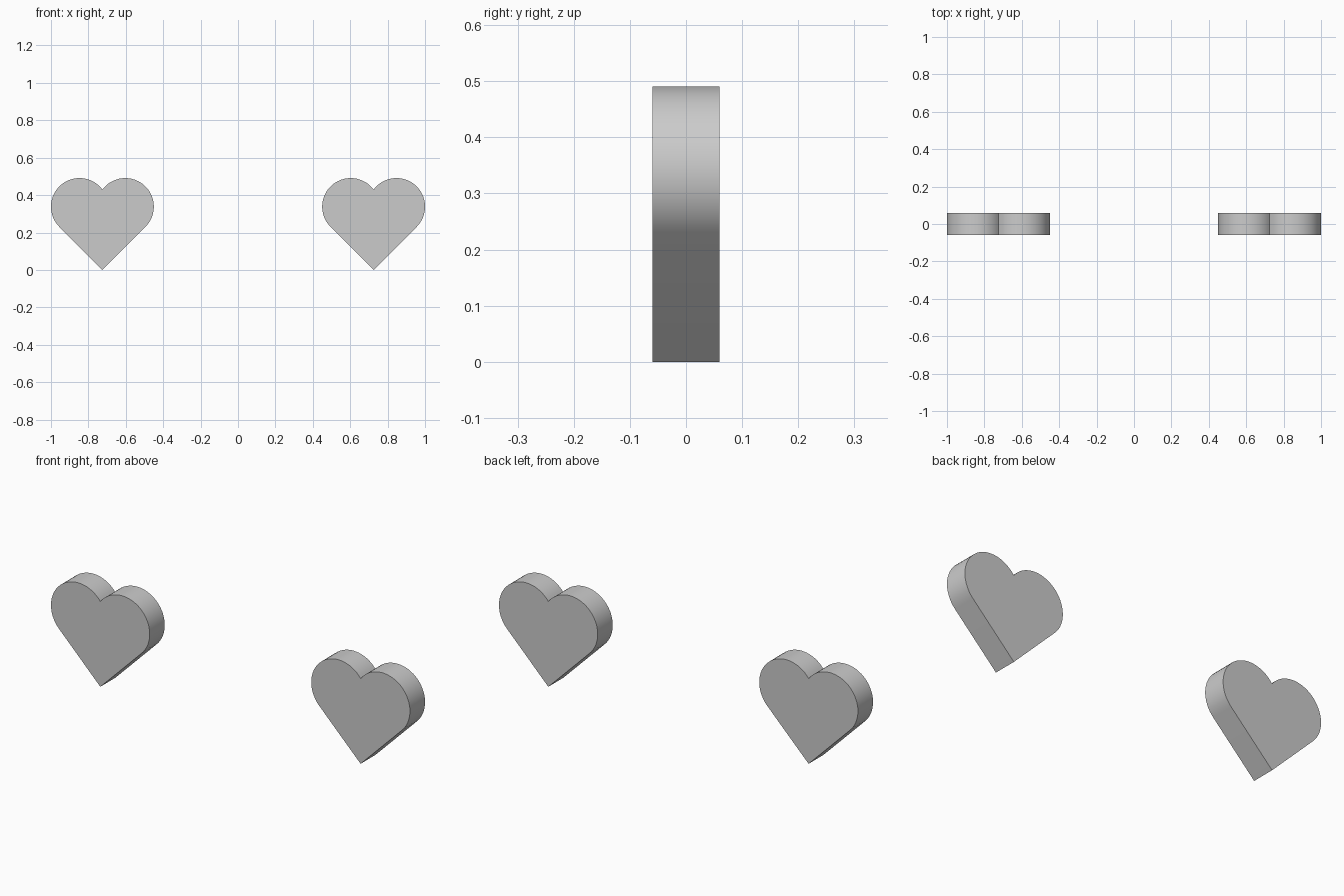
import bpy, bmesh, math

if "Cube" in bpy.data.objects:
    bpy.data.objects.remove(bpy.data.objects["Cube"])

R = 0.1527                      # lobe radius
C = 0.275 - R                   # lobe centre offset from heart axis
ZC = C + R * math.sqrt(2)       # lobe height that makes the 45 degree sides tangent
DEPTH = 0.12
SEG = 32


def heart_profile():
    # right half: tip, then lobe arc up to the notch; left half mirrored
    start, end = -math.pi / 4, math.acos(-C / R)
    arc = []
    for i in range(SEG + 1):
        t = start + (end - start) * i / SEG
        arc.append((C + R * math.cos(t), ZC + R * math.sin(t)))
    arc[-1] = (0.0, arc[-1][1])
    return [(0.0, 0.0)] + arc + [(-x, z) for x, z in reversed(arc[:-1])]


def make_heart(name, x):
    bm = bmesh.new()
    face = bm.faces.new([bm.verts.new((px, -DEPTH / 2, pz)) for px, pz in heart_profile()])
    ext = bmesh.ops.extrude_face_region(bm, geom=[face], use_keep_orig=True)
    verts = [g for g in ext["geom"] if isinstance(g, bmesh.types.BMVert)]
    bmesh.ops.translate(bm, verts=verts, vec=(0, DEPTH, 0))
    bmesh.ops.recalc_face_normals(bm, faces=bm.faces)
    mesh = bpy.data.meshes.new(name)
    bm.to_mesh(mesh)
    bm.free()
    obj = bpy.data.objects.new(name, mesh)
    obj.location.x = x
    bpy.context.collection.objects.link(obj)
    bpy.ops.object.select_all(action='DESELECT')
    obj.select_set(True)
    bpy.context.view_layer.objects.active = obj
    bpy.ops.object.shade_smooth_by_angle(angle=math.radians(30))


# pair of hearts
for name, x in (("left_heart", -0.725), ("right_heart", 0.725)):
    make_heart(name, x)
